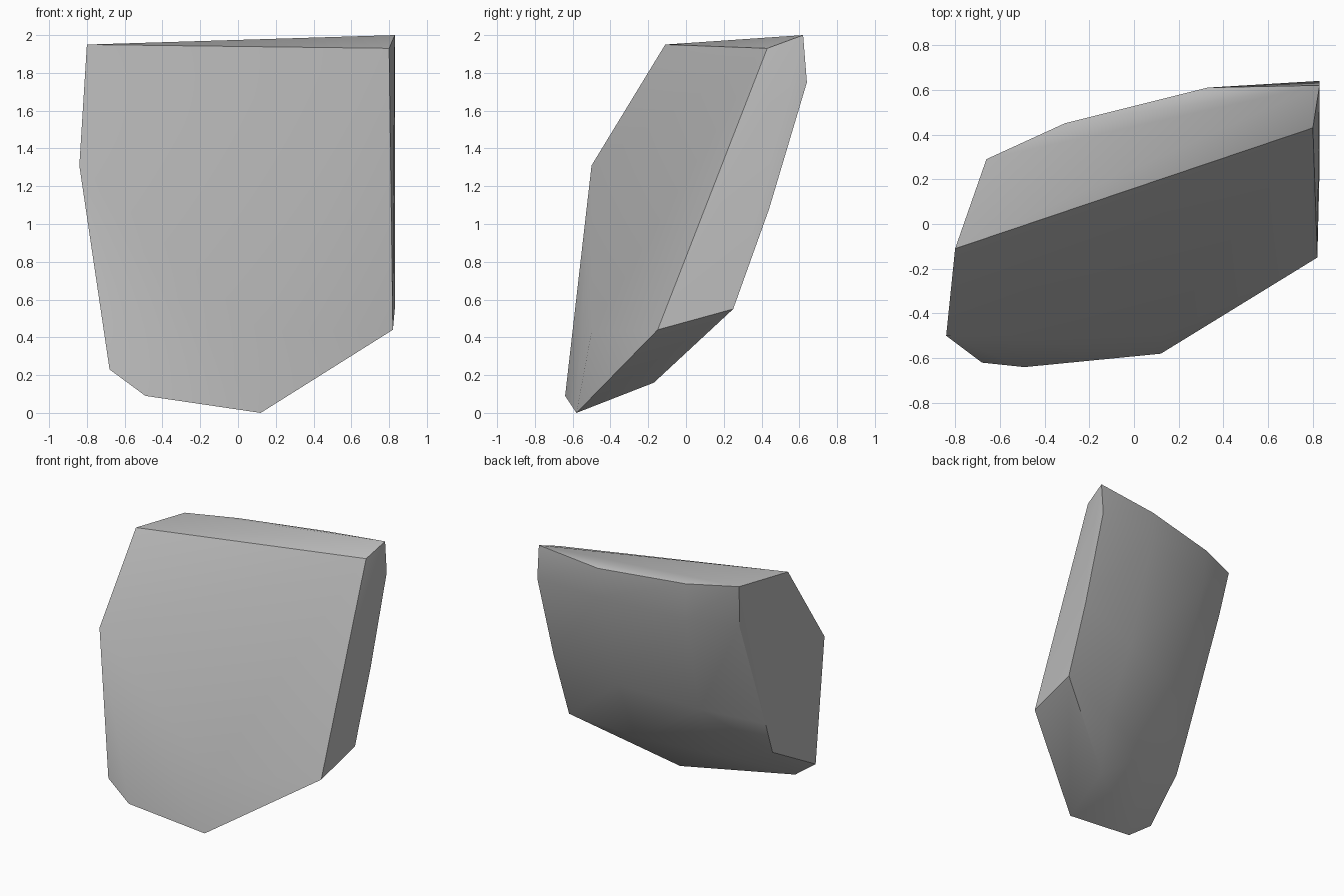
import bpy
import bmesh
import math

default_cube = bpy.data.objects.get("Cube")
if default_cube:
    bpy.data.objects.remove(default_cube, do_unlink=True)


def make_material(name, colour):
    material = bpy.data.materials.new(name)
    material.use_nodes = True
    material.diffuse_color = colour
    shader = next(n for n in material.node_tree.nodes if n.type == "BSDF_PRINCIPLED")
    shader.inputs["Base Color"].default_value = colour
    shader.inputs["Roughness"].default_value = 0.8
    return material


def convex_shell(name, corners, material):
    """Wrap a tight shell around the corners and drop anything left inside."""
    shell = bmesh.new()
    for corner in corners:
        shell.verts.new(corner)
    bmesh.ops.convex_hull(shell, input=shell.verts)
    loose = [v for v in shell.verts if not v.link_faces]
    bmesh.ops.delete(shell, geom=loose, context="VERTS")
    bmesh.ops.recalc_face_normals(shell, faces=shell.faces)
    mesh = bpy.data.meshes.new(name)
    shell.to_mesh(mesh)
    shell.free()
    mesh.materials.append(material)
    shard = bpy.data.objects.new(name, mesh)
    bpy.context.collection.objects.link(shard)
    return shard


# Broad leaning front, with its outline and one low bulge
front_face = [
    (-.8, -.11, 1.95), (.8, .43, 1.93), (.82, -.15, .44), (.12, -.58, 0),
    (-.49, -.64, .09), (-.68, -.62, .23), (-.84, -.5, 1.31), (.12, -.5, .43),
]

# Curved back, in rows running from the left end to the right end
back_rim = [(-.66, .29, 1.95), (-.31, .45, 1.94), (.33, .61, 1.95), (.83, .62, 2)]
back_shoulder = [(-.62, .23, 1.61), (-.3, .43, 1.65), (.33, .6, 1.72), (.83, .64, 1.75)]
back_belly = [(-.6, -.12, .71), (-.25, .19, .85), (.33, .36, .95), (.83, .44, 1.08)]
back_base = [(-.59, -.22, .45), (-.2, -.08, .38), (.35, .12, .45), (.83, .25, .55)]

# Corner of the underside break
underside = [(.17, -.17, .16)]

stone_grey = make_material("stone grey", (.5, .5, .5, 1))
rock = convex_shell(
    "rock_shard",
    front_face + back_rim + back_shoulder + back_belly + back_base + underside,
    stone_grey,
)

# Soft faces with crisp broken edges
bpy.ops.object.select_all(action="DESELECT")
rock.select_set(True)
bpy.context.view_layer.objects.active = rock
bpy.ops.object.shade_smooth_by_angle(angle=math.radians(30))
